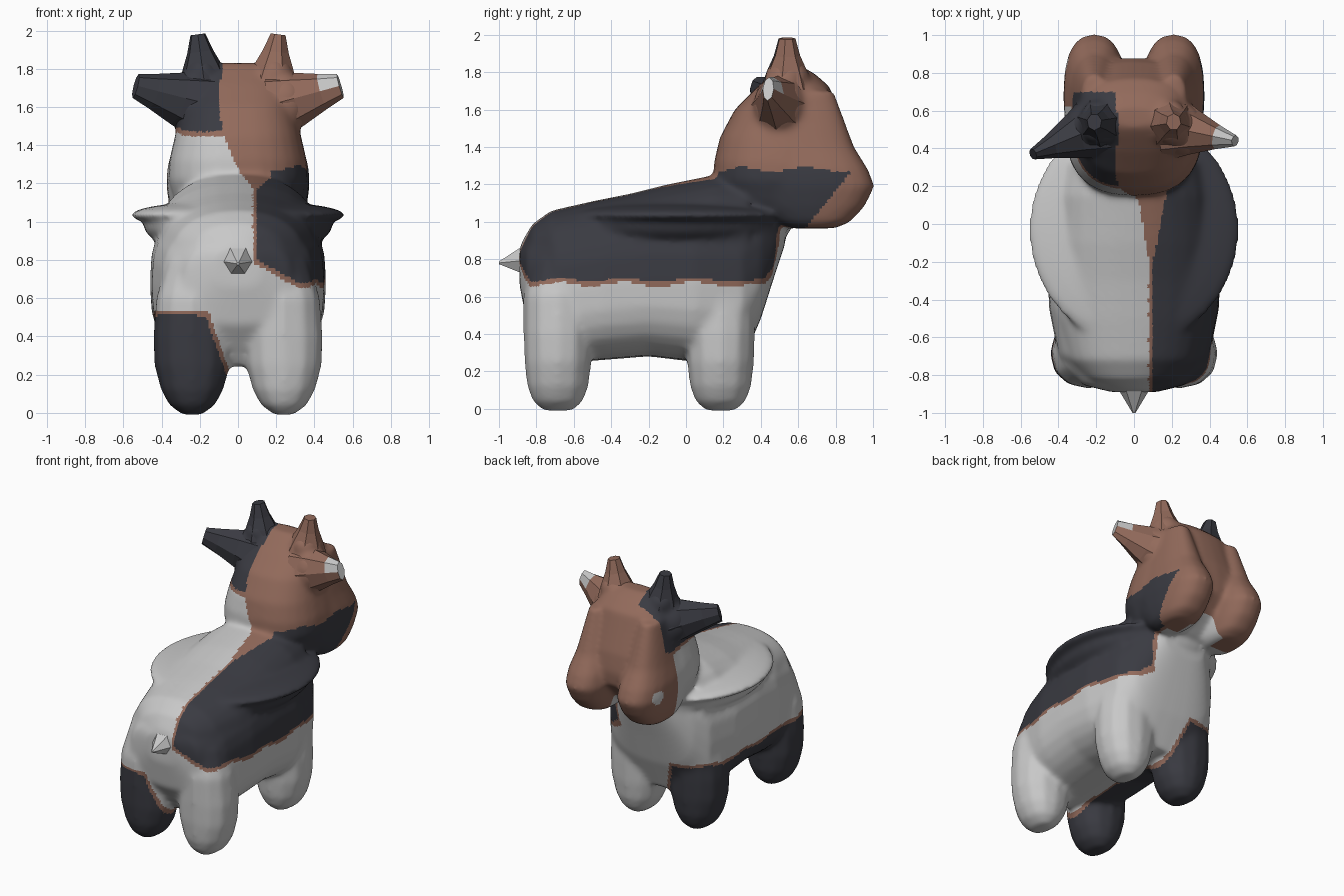
import bpy
import bmesh
import math
from mathutils import Vector, Matrix

cube = bpy.data.objects.get("Cube")
if cube:
    bpy.data.objects.remove(cube, do_unlink=True)


def material(name, rgb):
    m = bpy.data.materials.new(name)
    m.use_nodes = True
    m.diffuse_color = (*rgb, 1)
    m.node_tree.nodes["Principled BSDF"].inputs["Base Color"].default_value = (*rgb, 1)
    return m


WHITE, DARK, BROWN = 0, 1, 2
MATERIALS = [
    material("soft white", (0.58, 0.58, 0.58)),
    material("charcoal", (0.042, 0.043, 0.054)),
    material("warm brown", (0.29, 0.145, 0.105)),
]


def make_object(name, bm):
    bmesh.ops.recalc_face_normals(bm, faces=bm.faces)
    mesh = bpy.data.meshes.new(name)
    bm.to_mesh(mesh)
    bm.free()
    for m in MATERIALS:
        mesh.materials.append(m)
    obj = bpy.data.objects.new(name, mesh)
    bpy.context.collection.objects.link(obj)
    return obj


def skin_rings(bm, rings):
    """Join rings of points into a closed tube."""
    loops = [[bm.verts.new(p) for p in ring] for ring in rings]
    n = len(loops[0])
    for a, b in zip(loops, loops[1:]):
        for i in range(n):
            j = (i + 1) % n
            bm.faces.new((a[i], a[j], b[j], b[i]))
    bm.faces.new(loops[0][::-1])
    bm.faces.new(loops[-1])


def oval(ru, rv, power, n):
    """Superellipse outline."""
    pts = []
    for i in range(n):
        a = math.tau * i / n
        c, s = math.cos(a), math.sin(a)
        pts.append((ru * math.copysign(abs(c) ** (2 / power), c),
                    rv * math.copysign(abs(s) ** (2 / power), s)))
    return pts


def loft(bm, axis, rows, cx=0, power=2.5, n=28):
    """Rows: position on axis, half width in x, then low and high limit across."""
    rings = []
    for t, w, low, high in rows:
        mid, half = (low + high) / 2, (high - low) / 2
        pts = [(cx + u, mid + v) for u, v in oval(w, half, power, n)]
        rings.append([(u, v, t) if axis == "z" else (u, t, v) for u, v in pts])
    skin_rings(bm, rings)


def ball(bm, centre, radii):
    mat = Matrix.Translation(centre) @ Matrix.Diagonal((*radii, 1))
    bmesh.ops.create_uvsphere(bm, u_segments=40, v_segments=24, radius=1, matrix=mat)


def spike(name, base, tip, rows, sides, colour):
    """Faceted cone; rows are fraction of length, width, height."""
    base, tip = Vector(base), Vector(tip)
    turn = (tip - base).to_track_quat("Z", "Y")
    bm = bmesh.new()
    skin_rings(bm, [[base.lerp(tip, f) + turn @ Vector((u, v, 0))
                     for u, v in oval(ru, rv, 2, sides)] for f, ru, rv in rows])
    obj = make_object(name, bm)
    for p in obj.data.polygons:
        p.material_index = colour(p.center)
    return obj


# Trunk
bm = bmesh.new()
loft(bm, "y", [
    (-0.89, 0.12, 0.66, 0.86), (-0.85, 0.28, 0.46, 0.9), (-0.7, 0.4, 0.24, 1.01),
    (-0.45, 0.45, 0.26, 1.07), (-0.2, 0.46, 0.28, 1.1), (0.05, 0.46, 0.25, 1.1),
    (0.3, 0.41, 0.25, 1.1), (0.4, 0.34, 0.48, 1.1), (0.47, 0.26, 0.7, 1.12),
    (0.53, 0.18, 0.88, 1.15)], power=2.8)
# Domed back
loft(bm, "y", [
    (-0.88, 0.12, 0.66, 0.89), (-0.82, 0.25, 0.62, 0.99), (-0.72, 0.34, 0.6, 1.06),
    (-0.5, 0.4, 0.6, 1.11), (-0.3, 0.42, 0.6, 1.15), (-0.1, 0.43, 0.6, 1.2),
    (0.15, 0.42, 0.6, 1.25), (0.33, 0.38, 0.6, 1.25)], power=2.2)
# Thin side flange with a flared underside
ball(bm, (0, -0.03, 1.035), (0.56, 0.61, 0.075))
ball(bm, (0, -0.05, 0.98), (0.495, 0.62, 0.16))
# Neck and head
loft(bm, "z", [
    (1.0, 0.26, 0.3, 0.6), (1.1, 0.33, 0.22, 0.76), (1.22, 0.365, 0.15, 0.87),
    (1.32, 0.36, 0.15, 0.88), (1.45, 0.33, 0.18, 0.86), (1.6, 0.29, 0.26, 0.81),
    (1.72, 0.265, 0.38, 0.77), (1.79, 0.2, 0.46, 0.69), (1.83, 0.13, 0.51, 0.62)])
for sx in (-1, 1):
    # Jowl running up from the muzzle corner to the brow
    loft(bm, "z", [
        (0.965, 0.09, 0.55, 0.8), (1.0, 0.13, 0.48, 0.88), (1.08, 0.15, 0.4, 0.955),
        (1.19, 0.165, 0.35, 1.01), (1.28, 0.16, 0.35, 0.975), (1.4, 0.13, 0.35, 0.9),
        (1.55, 0.1, 0.4, 0.845), (1.7, 0.07, 0.45, 0.79)], cx=sx * 0.21, n=20)
    # Horn and ear roots
    ball(bm, (sx * 0.19, 0.54, 1.77), (0.1, 0.12, 0.1))
    ball(bm, (sx * 0.25, 0.5, 1.62), (0.13, 0.14, 0.16))
    # Legs
    for cy in (-0.685, 0.185):
        loft(bm, "z", [
            (z, w, cy - d, cy + d) for z, w, d in (
                (-0.01, 0.05, 0.08), (0.04, 0.12, 0.135), (0.12, 0.165, 0.165),
                (0.25, 0.2, 0.18), (0.4, 0.205, 0.185), (0.6, 0.19, 0.185),
                (0.8, 0.13, 0.13))],
            cx=sx * 0.24, power=2.2, n=12)
body = make_object("body", bm)
remesh = body.modifiers.new("fuse", "REMESH")
remesh.mode = "VOXEL"
remesh.voxel_size = 0.015
smooth = body.modifiers.new("soften", "SMOOTH")
smooth.factor = 0.5
smooth.iterations = 18
graph = bpy.context.evaluated_depsgraph_get()
skin = bpy.data.meshes.new_from_object(body.evaluated_get(graph))
body.modifiers.clear()
body.data = skin
if not skin.materials:
    for m in MATERIALS:
        skin.materials.append(m)


def dark_depth(x, y, z):
    """Distance inside the dark patches, negative outside."""
    wave = 0.012 * math.sin(17 * y + 9 * x)
    saddle = min(x - 0.1 - 0.2 * max(0, y + 0.2), z - 0.69 + wave,
                 0.5 * x + 0.9 * z - 0.77,
                 (0.65 + 0.82 * (z - 0.98) - y) * 0.77,
                 1.28 - z + wave if y > 0.13 else 1)
    flank = min(0.5 - z + wave, -x - 0.08 - 0.35 * (z - 0.25),
                0.6 - z - 0.9 * (x + 0.2))
    crown = min(-x - 0.09 + wave, z - 1.48 + wave, 0.7 - y)
    return max(saddle, flank, crown)


NOSE_SPOT = Vector((-0.36, 0.84, 1.21))


def coat(p):
    x, y, z = p
    depth = dark_depth(x, y, z)
    if depth > 0:
        return DARK
    if (p - NOSE_SPOT).length < 0.05:
        return WHITE
    throat = abs(x) < 0.15 and y < 0.76 and z < 1.16
    muzzle = y > 0.62 and z > 0.94 and not throat
    face = z > 1.2 and y > 0.12 and x > -0.45 * (z - 1.28)
    stripe = z > 1.05 and -0.35 < y < 0.4 and x > 0.02 + 0.17 * (0.15 - y)
    if depth > -0.024 or muzzle or face or stripe or z > 1.49:
        return BROWN
    return WHITE


for p in skin.polygons:
    p.material_index = coat(p.center)
bpy.ops.object.select_all(action="DESELECT")
body.select_set(True)
bpy.context.view_layer.objects.active = body
bpy.ops.object.shade_smooth_by_angle(angle=math.radians(40))

# Horns and ears
for side, sx, ear_y in (("left", 1, 0.44), ("right", -1, 0.37)):
    plain = BROWN if sx > 0 else DARK
    spike(side + "_horn", (sx * 0.175, 0.54, 1.72), (sx * 0.21, 0.54, 1.98),
          [(0, 0.14, 0.14), (0.35, 0.105, 0.105), (0.65, 0.07, 0.07), (1, 0.045, 0.04)],
          7, lambda c, k=plain: k)
    spike(side + "_ear", (sx * 0.2, 0.51, 1.61), (sx * 0.535, ear_y, 1.71),
          [(0, 0.18, 0.18), (0.35, 0.12, 0.14), (0.72, 0.065, 0.095), (1, 0.03, 0.065)],
          8, lambda c, k=plain: WHITE if k == BROWN and c.x > 0.45 and c.z > 1.69 else k)

# Tail stub
spike("tail", (0, -0.8, 0.8), (0, -1.0, 0.78),
      [(0, 0.15, 0.15), (0.4, 0.08, 0.08), (1, 0.008, 0.008)], 6, lambda c: WHITE)
